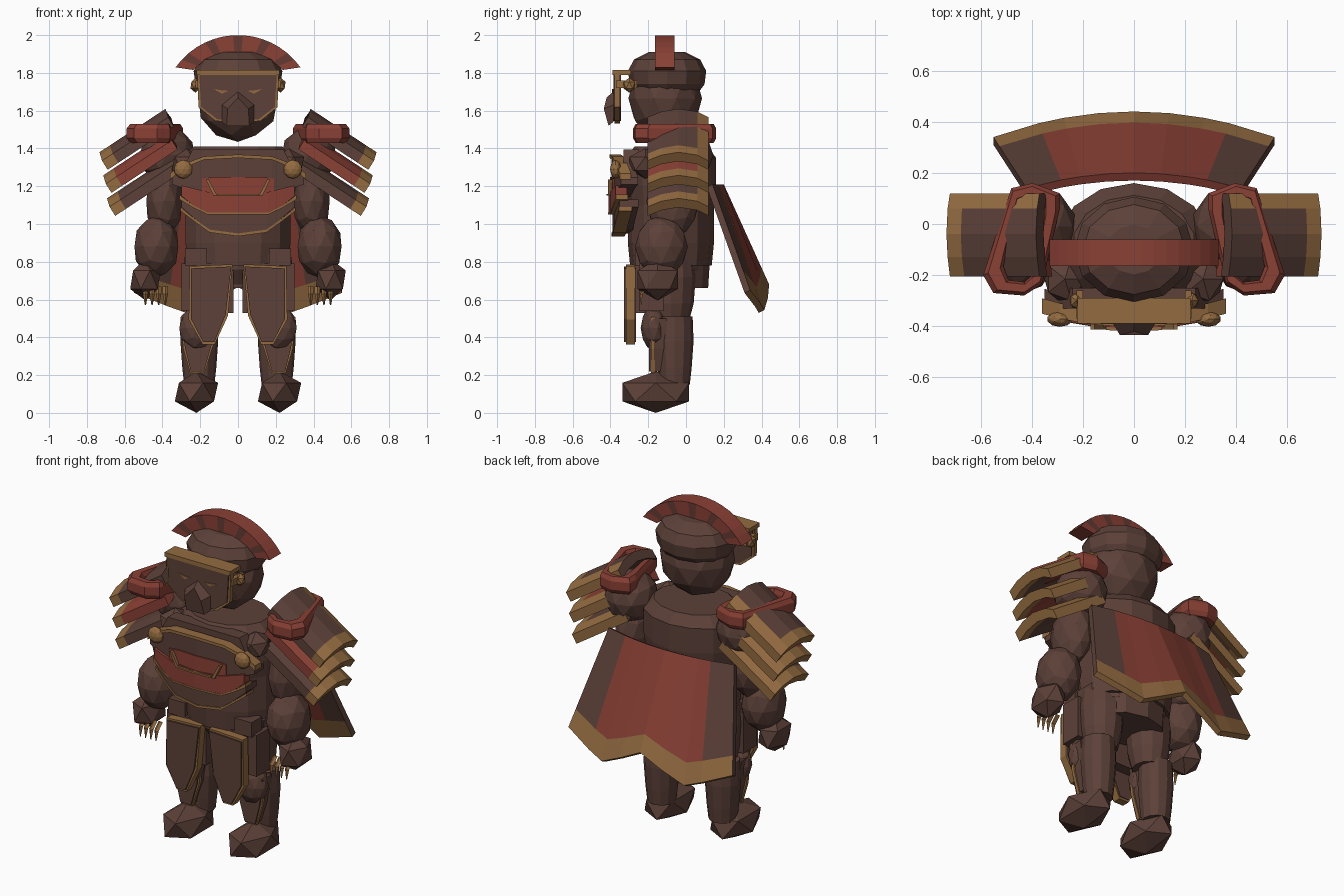
import bpy, bmesh, math
from mathutils import Vector

cube = bpy.data.objects.get("Cube")
if cube:
    bpy.data.objects.remove(cube, do_unlink=True)


def material(name, rgb):
    m = bpy.data.materials.new(name)
    m.use_nodes = True
    m.diffuse_color = (*rgb, 1)
    m.node_tree.nodes["Principled BSDF"].inputs["Base Color"].default_value = (*rgb, 1)
    return m


DARK = material("dark_brown", (.107, .052, .04))
RED = material("brick_red", (.255, .052, .036))
GOLD = material("old_gold", (.295, .148, .052))
MAROON = material("maroon", (.13, .043, .032))
SIDES = (("left", 1), ("right", -1))


def finish(name, bm, mats, rule=None):
    """Turn a bmesh into a flat shaded object, colouring faces by a rule."""
    bmesh.ops.recalc_face_normals(bm, faces=bm.faces)
    if rule:
        for f in bm.faces:
            f.material_index = rule(f.calc_center_median(), f.normal)
    me = bpy.data.meshes.new(name)
    bm.to_mesh(me)
    bm.free()
    for m in mats:
        me.materials.append(m)
    ob = bpy.data.objects.new(name, me)
    bpy.context.collection.objects.link(ob)
    return ob


def loft(name, rings, mats, rule=None, loop=False):
    """Skin a row of closed rings; loop joins the last ring to the first."""
    bm = bmesh.new()
    vs = [[bm.verts.new(p) for p in r] for r in rings]
    n = len(vs[0])
    for a, b in zip(vs, vs[1:] + vs[:1] if loop else vs[1:]):
        for i in range(n):
            j = (i + 1) % n
            bm.faces.new((a[i], a[j], b[j], b[i]))
    if not loop:
        bm.faces.new(vs[0])
        bm.faces.new(vs[-1])
    return finish(name, bm, mats, rule)


def ico(name, loc, size, mat, level=2):
    bm = bmesh.new()
    bmesh.ops.create_icosphere(bm, subdivisions=level, radius=1)
    for v in bm.verts:
        v.co = Vector(loc) + Vector(v.co[i] * size[i] for i in range(3))
    return finish(name, bm, [mat])


def lathe(name, loc, profile, mat, sides=12, squash=1):
    x, y = loc
    turn = [math.tau * i / sides for i in range(sides)]
    return loft(name, [[(x + r * math.sin(a), y - r * squash * math.cos(a), z) for a in turn]
                       for r, z in profile], [mat])


def prism(name, outline, y0, y1, mat, s=1):
    """Extrude a front outline (x, z) from y0 to y1."""
    return loft(name, [[(s * x, y, z) for x, z in outline] for y in (y0, y1)], [mat])


def box(name, x0, x1, y0, y1, z0, z1, mat, s=1):
    return prism(name, [(x0, z0), (x1, z0), (x1, z1), (x0, z1)], y0, y1, mat, s)


def grow(outline, d):
    c = sum((Vector(p) for p in outline), Vector((0, 0))) / len(outline)
    return [tuple(Vector(p) + (Vector(p) - c).normalized() * d) for p in outline]


def bowed(name, cols, front, thick, mat):
    """Chest plate bowed round the body from half columns (x, bottom, top)."""
    cols = [(-x, b, t) for x, b, t in reversed(cols) if x] + cols
    rings = []
    for x, b, t in cols:
        y = front + .42 * x * x
        rings.append([(x, y, b), (x, y, t), (x, y + thick, t), (x, y + thick, b)])
    return loft(name, rings, [mat])


# Head, helmet and crest
ico("head", (0, -.11, 1.665), (.22, .195, .23), DARK)
lathe("helmet_cap", (0, -.1), [(.2, 1.71), (.225, 1.74), (.235, 1.81), (.2, 1.87), (.11, 1.91)],
      DARK, 12, .88)
crest = []
for i in range(16):
    a = math.radians(-54.6 + 7.28 * i)
    crest.append([(rx * math.sin(a), y, z + rz * math.cos(a))
                  for rx, rz, z, y in ((.405, .405, 1.595, -.165), (.405, .405, 1.595, -.06),
                                       (.29, .225, 1.685, -.06), (.29, .225, 1.685, -.165))])


def crest_stripes(c, n):
    step = int((math.degrees(math.atan2(c.x, c.z - 1.595)) + 54.6) / 7.28)
    return 1 if abs(n.y) > .9 and step % 3 == 1 else 0


loft("crest", crest, [RED, MAROON], crest_stripes)

# Face mask
mask = [(0, 1.545), (.11, 1.555), (.195, 1.62), (.205, 1.79), (-.205, 1.79), (-.195, 1.62), (-.11, 1.555)]
prism("mask_trim", grow(mask, .014), -.378, -.35, GOLD)
prism("mask", mask, -.385, -.345, DARK)
box("brow_bar", -.22, .22, -.39, -.29, 1.79, 1.815, GOLD)
loft("beak", [[(0, -.385, 1.7), (.085, -.385, 1.63), (.085, -.385, 1.54), (-.085, -.385, 1.54), (-.085, -.385, 1.63)],
              [(0, -.42, 1.67), (.055, -.435, 1.61), (.06, -.41, 1.52), (-.06, -.41, 1.52), (-.055, -.435, 1.61)]], [DARK])
for side, s in SIDES:
    ico(side + "_temple_knob", (s * .225, -.3, 1.735), (.03, .035, .04), GOLD, 1)
    box(side + "_temple_strap", .2, .225, -.37, -.26, 1.72, 1.76, GOLD, s)
    prism(side + "_eye", [(.05, 1.705), (.085, 1.69), (.13, 1.715), (.085, 1.707)], -.391, -.383, GOLD, s)

# Torso
lathe("torso", (0, -.08), [(.27, .78), (.285, .9), (.285, 1.1), (.3, 1.2), (.3, 1.35), (.24, 1.41)],
      DARK, 14, .8)
lathe("back_skirt", (0, -.05), [(.22, .66), (.24, .9), (.25, 1.2)], DARK, 10, .76)
lathe("hips", (0, -.09), [(.2, .68), (.28, .76), (.295, .84)], DARK, 10, .68)
prism("collar_plate", [(-.3, 1.28), (.3, 1.28), (.24, 1.395), (-.24, 1.395)], -.33, -.25, DARK)

# Layered chest armour
bowed("breast_plate", [(0, 1.14, 1.35), (.18, 1.15, 1.34), (.29, 1.19, 1.295), (.35, 1.21, 1.245)], -.395, .09, DARK)
bowed("breast_trim", [(0, 1.35, 1.368), (.18, 1.34, 1.358), (.29, 1.295, 1.318), (.36, 1.235, 1.268)], -.405, .06, GOLD)
bowed("chest_red_band", [(0, 1.14, 1.25), (.12, 1.14, 1.25), (.19, 1.16, 1.24)], -.402, .03, RED)
bowed("lower_chest_plate", [(0, 1.06, 1.16), (.16, 1.06, 1.17), (.24, 1.1, 1.19), (.3, 1.15, 1.205)], -.41, .06, RED)
bowed("lower_chest_trim", [(0, 1.05, 1.06), (.16, 1.05, 1.06), (.24, 1.088, 1.1), (.31, 1.13, 1.155)], -.412, .065, GOLD)
bowed("belly_plate", [(0, .95, 1.05), (.15, .97, 1.05), (.22, 1.02, 1.085), (.3, 1.09, 1.13)], -.39, .1, DARK)
bowed("belly_trim", [(0, .935, .95), (.15, .955, .97), (.22, 1.005, 1.02), (.305, 1.07, 1.09)], -.395, .07, GOLD)
bowed("chest_clasp_bar", [(0, 1.15, 1.16), (.11, 1.15, 1.16)], -.42, .02, GOLD)
for side, s in SIDES:
    ico(side + "_chest_stud", (s * .29, -.372, 1.29), (.05, .03, .05), GOLD)
    prism(side + "_chest_clasp", [(.11, 1.15), (.13, 1.15), (.17, 1.235), (.155, 1.235)], -.412, -.38, GOLD, s)
    ico(side + "_pectoral", (s * .27, -.215, 1.32), (.09, .1, .08), DARK, 1)

# Arms and shoulder armour
rim = [(.29, .12), (.395, .16), (.48, .14), (.59, -.2), (.55, -.27), (.43, -.28), (.36, -.235), (.29, .06)]
section = [(1, 1.455), (1, 1.505), (.88, 1.53), (.6, 1.53), (.52, 1.505), (.52, 1.455), (.6, 1.43), (.88, 1.43)]
arch = [(-.205, 0), (-.13, .03), (-.04, .045), (.06, .03), (.12, 0)]


def plate_colours(c, n):
    return 1 if abs(c.x) > .6 or c.y > .06 else 0


for side, s in SIDES:
    ico(side + "_shoulder", (s * .375, -.01, 1.365), (.15, .155, .15), DARK)
    ico(side + "_upper_arm", (s * .39, -.07, 1.12), (.1, .14, .19), DARK)
    ico(side + "_forearm", (s * .432, -.13, .88), (.122, .14, .165), DARK)
    ico(side + "_hand", (s * .49, -.15, .705), (.09, .125, .11), DARK, 1)
    for k in range(4):
        x = .385 + .035 * k
        loft(f"{side}_claw_{k + 1}", [[(s * (x + w), y, z), (s * (x - w), y, z), (s * x, y - w, z)]
                                      for w, y, z in ((.014, -.19, .67), (.014, -.23, .63), (.003, -.235, .57))], [GOLD])
    loft(side + "_shoulder_rim", [[(s * (.425 + (x - .425) * k), -.06 + (y + .06) * (1 + k) / 2, z) for k, z in section]
                                  for x, y in rim], [RED], loop=True)
    for k, mat in enumerate((DARK, RED, DARK)):
        rings = []
        for t in (0, .84, 1):
            x, z = .37 + .35 * t - .02 * k, 1.565 - .23 * t - .122 * k
            top = [(s * (x + .3 * h), y, z + h) for y, h in arch]
            under = [(s * (x + .3 * h - .03), y, z + h - .048) for y, h in reversed(arch)]
            rings.append(top + under)
        loft(f"{side}_shoulder_plate_{k + 1}", rings, [mat, GOLD], plate_colours)

# Legs, feet and hanging plates
tasset = [(.035, .775), (.25, .765), (.25, .5), (.185, .375), (.125, .375), (.065, .52)]
greave = [(.13, .5), (.3, .5), (.28, .34), (.25, .22), (.18, .22), (.14, .36)]
for side, s in SIDES:
    lathe(side + "_thigh", (s * .17, -.08), [(.09, .48), (.115, .58), (.125, .72), (.11, .84)], DARK, 12, 1.05)
    lathe(side + "_shin", (s * .205, -.06), [(.08, .15), (.09, .24), (.1, .38), (.095, .51)], DARK, 12)
    ico(side + "_foot", (s * .22, -.16, .11), (.128, .208, .11), DARK, 1)
    ico(side + "_knee", (s * .215, -.17, .45), (.1, .07, .12), DARK)
    prism(side + "_greave_trim", grow(greave, .01), -.185, -.165, GOLD, s)
    prism(side + "_greave", greave, -.195, -.1, DARK, s)
    box(side + "_skirt_panel", .025, .22, -.27, -.2, .53, .79, DARK, s)
    box(side + "_side_strap", .235, .3, -.25, -.12, .54, .79, DARK, s)
    prism(side + "_tasset_trim", grow(tasset, .013), -.318, -.27, GOLD, s)
    prism(side + "_tasset", tasset, -.328, -.265, DARK, s)
    box(side + "_belt_pouch", .165, .28, -.27, -.17, .78, .87, DARK, s)

# Cape with a scalloped golden hem
half = [(0, .68), (.25, .61), (.5, .545), (.68, .58), (1, .65)]
cape = []
for u, low in [(-u, z) for u, z in half[:0:-1]] + half:
    col = [Vector((.42 * u, .2 - .06 * u * u, 1.21)), Vector((.55 * u, .44 - .1 * u * u, low))]
    edge = [col[0], col[0].lerp(col[1], .82), col[1]]
    cape.append(edge + [p - Vector((0, .03, .015)) for p in reversed(edge)])


def cape_colours(c, n):
    if c.z < (.76 if abs(c.x) < .1 else .7):
        return 2
    return 1 if abs(c.x) > .36 else 0


loft("cape", cape, [RED, DARK, GOLD], cape_colours)
